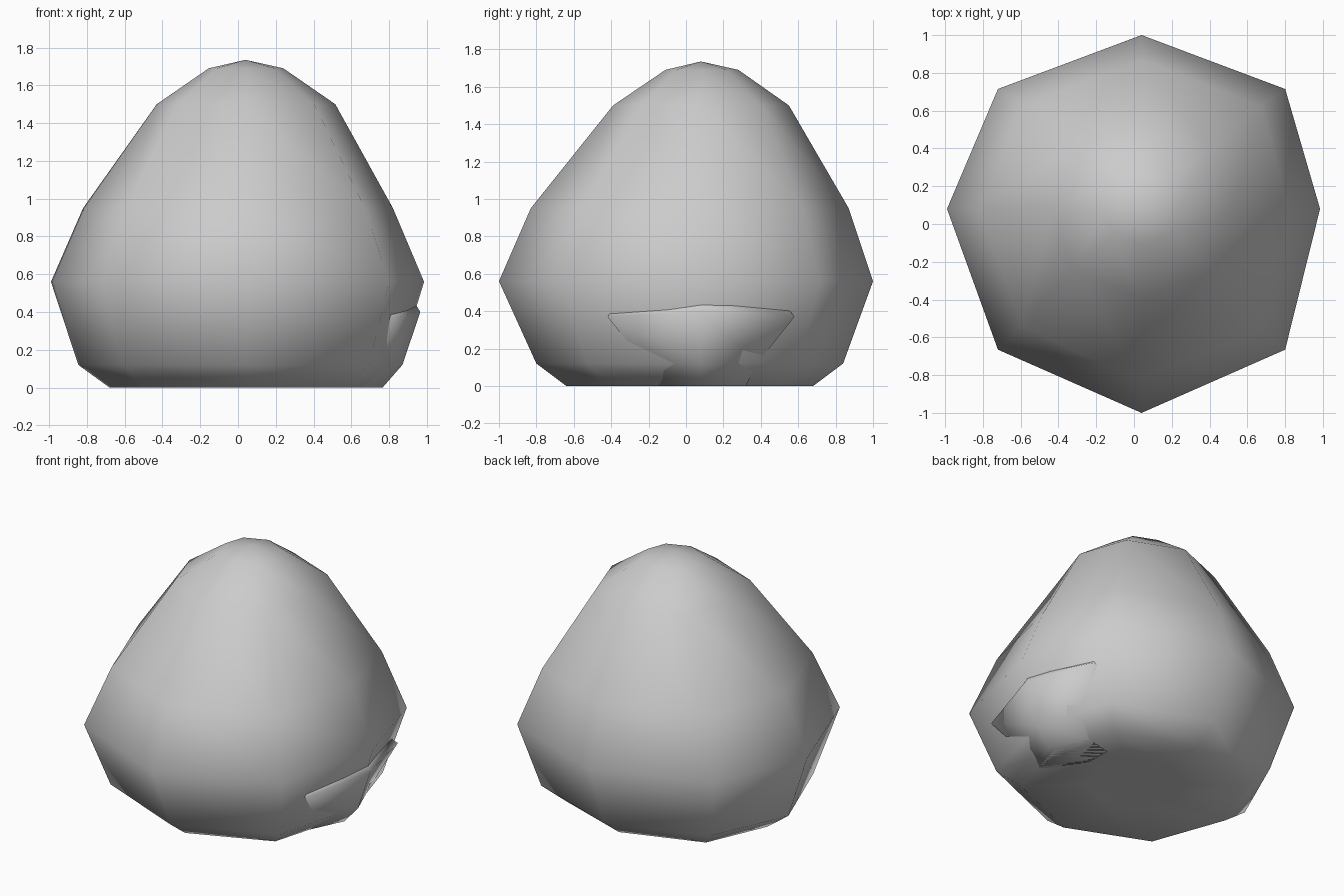
import bpy, bmesh

if "Cube" in bpy.data.objects:
    bpy.data.objects.remove(bpy.data.objects["Cube"])

CX, CY = 0.04, 0.08


def loft(name, rings, top=None, bottom=None):
    """Skin a stack of equal-sized rings; close each end with a tip or a flat cap."""
    bm = bmesh.new()
    loops = [[bm.verts.new(p) for p in ring] for ring in rings]
    n = len(loops[0])
    for a, b in zip(loops, loops[1:]):
        for i in range(n):
            j = (i + 1) % n
            bm.faces.new((a[i], b[i], b[j], a[j]))
    for loop, tip in ((loops[0], top), (loops[-1], bottom)):
        if tip:
            v = bm.verts.new(tip)
            for i in range(n):
                bm.faces.new((loop[i], loop[(i + 1) % n], v))
        else:
            bm.faces.new(loop)
    bmesh.ops.recalc_face_normals(bm, faces=bm.faces)
    for f in bm.faces:
        f.smooth = True
    mesh = bpy.data.meshes.new(name)
    bm.to_mesh(mesh)
    bm.free()
    obj = bpy.data.objects.new(name, mesh)
    bpy.context.collection.objects.link(obj)
    return obj


def octagon(z, px, nx, py, ny):
    """Eight-sided ring with its own reach in +x, -x, +y and -y."""
    mx = 0.77 * (px + nx) / 2
    offs = [(px, 0), (mx, 0.69 * py), (0, py), (-mx, 0.69 * py),
            (-nx, 0), (-mx, -0.69 * ny), (0, -ny), (mx, -0.69 * ny)]
    return [(CX + x, CY + y, z) for x, y in offs]


# Rounded eight-sided body with flattened base
body_rings = [
    (1.69, 0.20, 0.195, 0.20, 0.19),
    (1.50, 0.475, 0.47, 0.47, 0.47),
    (0.95, 0.78, 0.86, 0.79, 0.91),
    (0.56, 0.945, 1.03, 0.92, 1.08),
    (0.12, 0.81, 0.885, 0.76, 0.88),
    (0.00, 0.68, 0.72, 0.60, 0.72),
    (0.00, 0.30, 0.30, 0.30, 0.30),
]
loft("body", [octagon(*r) for r in body_rings],
     top=(CX, CY, 1.735), bottom=(CX, CY, 0.01))


# Low bulge on the right side, tapering towards the ground
def bulge_ring(z_mid, z_side, x_mid, x_side, half):
    return [(x_mid, CY, z_mid), (x_side, CY + half, z_side),
            (0.45, CY + half * 0.8, z_side), (0.45, CY - half * 0.8, z_side),
            (x_side, CY - half, z_side)]


bulge_rings = [
    (0.46, 0.42, 0.93, 0.78, 0.46),
    (0.40, 0.37, 0.965, 0.825, 0.50),
    (0.12, 0.12, 0.87, 0.75, 0.30),
    (0.00, 0.00, 0.765, 0.65, 0.24),
]
loft("side_bulge", [bulge_ring(*r) for r in bulge_rings])
